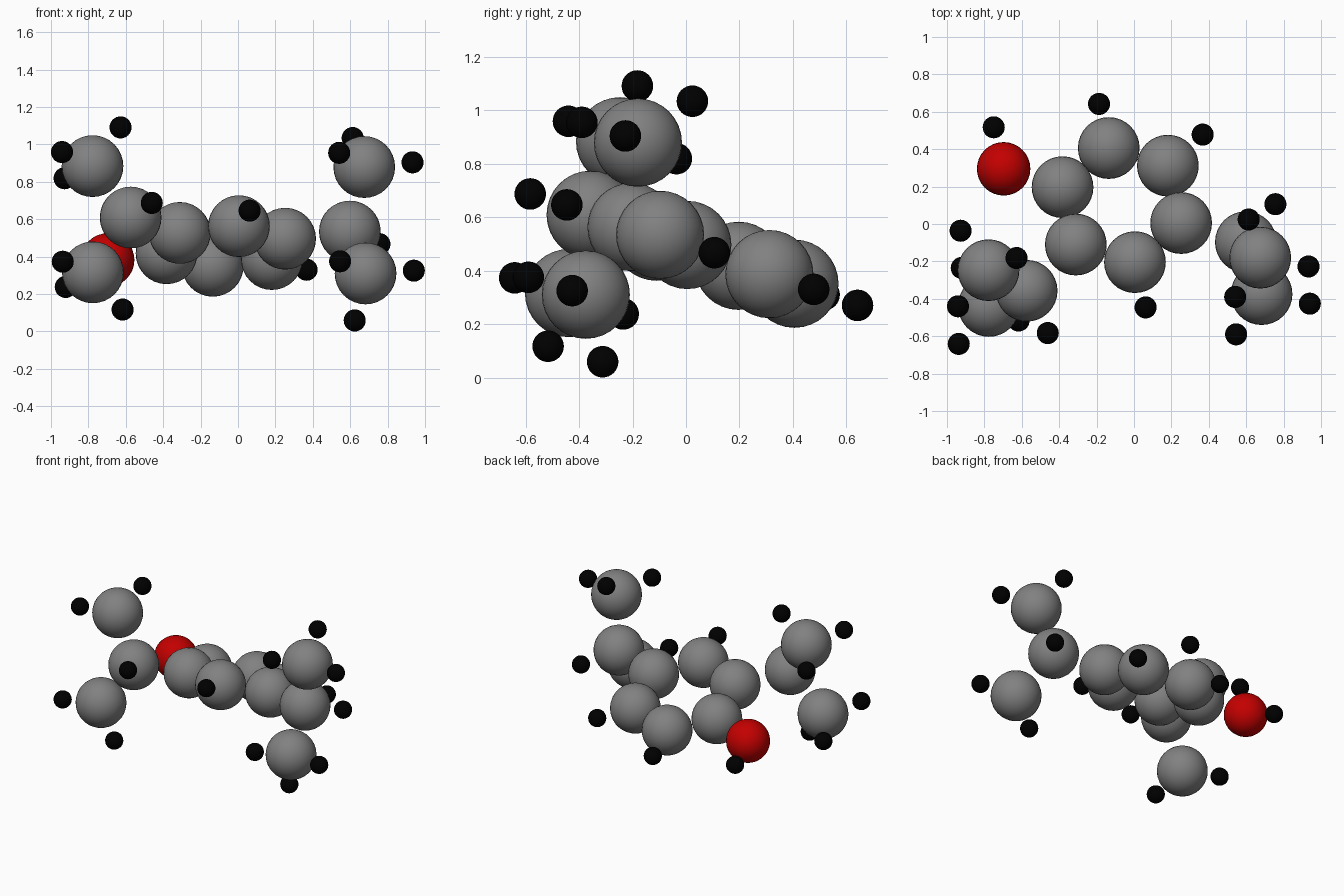
import bpy

if "Cube" in bpy.data.objects:
    bpy.data.objects.remove(bpy.data.objects["Cube"])

# Ball radii
R_CARBON, R_OXYGEN, R_HYDROGEN = 0.165, 0.143, 0.059


def colour(name, rgb):
    mat = bpy.data.materials.new(name)
    mat.diffuse_color = (*rgb, 1)
    mat.use_nodes = True
    mat.node_tree.nodes["Principled BSDF"].inputs["Base Color"].default_value = mat.diffuse_color
    return mat


black = colour("black", (0, 0, 0))
red = colour("red", (0.55, 0, 0))
grey = colour("dark_grey", (0.22, 0.22, 0.22))


def ball(name, centre, radius, mat):
    bpy.ops.mesh.primitive_uv_sphere_add(segments=32, ring_count=16,
                                         radius=radius, location=centre)
    obj = bpy.context.object
    obj.name = name
    bpy.ops.object.shade_smooth()
    obj.data.materials.append(mat)


def group(name, centre, hydrogens):
    """One carbon ball with its hydrogen balls."""
    ball(name + "_carbon", centre, R_CARBON, grey)
    for i, h in enumerate(hydrogens, 1):
        ball(f"{name}_hydrogen_{i}", h, R_HYDROGEN, black)


# Six-sided ring: three atoms, the other three mirrored through the ring centre
ring_centre = (-0.065, 0.101, 0.457)
half_ring = [(-0.382, 0.197, 0.418), (-0.135, 0.406, 0.351), (0.181, 0.312, 0.387)]
for i, p in enumerate(half_ring, 1):
    ball(f"ring_carbon_{i}", p, R_CARBON, grey)
    ball(f"ring_carbon_{i + 3}", [2 * c - a for c, a in zip(ring_centre, p)], R_CARBON, grey)
for i, p in enumerate([(-0.187, 0.642, 0.270), (0.367, 0.478, 0.330),
                       (0.062, -0.446, 0.646)], 1):
    ball(f"ring_hydrogen_{i}", p, R_HYDROGEN, black)

# Oxygen with its hydrogen
ball("oxygen", (-0.697, 0.295, 0.382), R_OXYGEN, red)
ball("oxygen_hydrogen", (-0.750, 0.517, 0.310), R_HYDROGEN, black)

# Left branch
group("left_branch", (-0.574, -0.357, 0.609), [(-0.461, -0.583, 0.687)])
group("left_upper_tip", (-0.778, -0.247, 0.884),
      [(-0.941, -0.440, 0.959), (-0.628, -0.182, 1.091), (-0.927, -0.036, 0.819)])
group("left_lower_tip", (-0.776, -0.438, 0.316),
      [(-0.937, -0.641, 0.373), (-0.921, -0.235, 0.238), (-0.617, -0.516, 0.117)])

# Right branch
group("right_branch", (0.598, -0.097, 0.534), [(0.756, 0.106, 0.467)])
group("right_upper_tip", (0.675, -0.180, 0.879),
      [(0.613, 0.024, 1.034), (0.933, -0.227, 0.904), (0.541, -0.390, 0.955)])
group("right_lower_tip", (0.682, -0.375, 0.310),
      [(0.940, -0.426, 0.325), (0.624, -0.312, 0.059), (0.546, -0.590, 0.375)])
